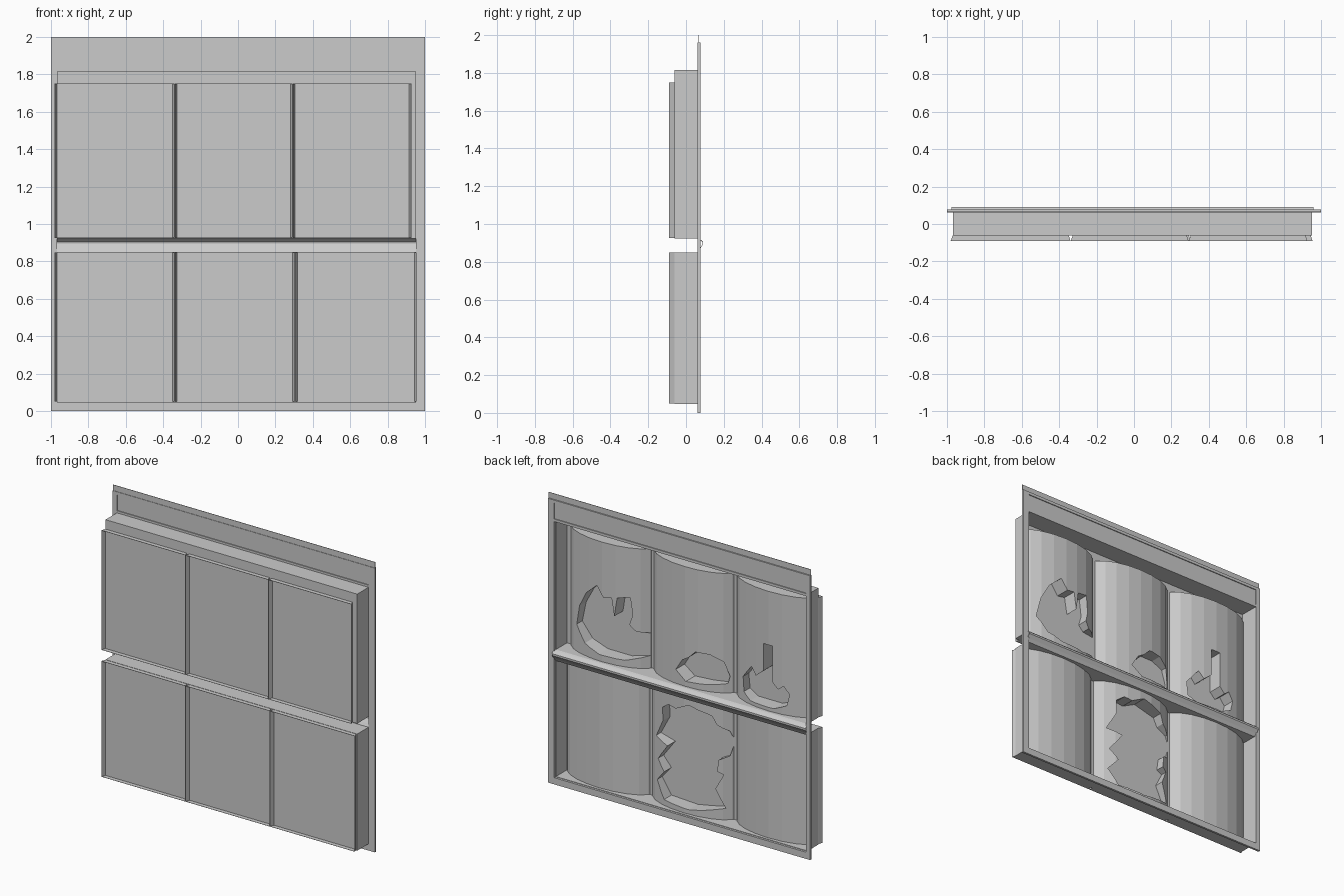
import bpy, bmesh, math

if "Cube" in bpy.data.objects:
    bpy.data.objects.remove(bpy.data.objects["Cube"])

grey = bpy.data.materials.new("plain_grey")
grey.diffuse_color = (0.6, 0.6, 0.6, 1)
grey.use_nodes = True
grey.node_tree.nodes["Principled BSDF"].inputs["Base Color"].default_value = grey.diffuse_color

FRONT, WALL, BACK, FACE = -0.09, -0.06, 0.062, 0.077


def finish(name, bm, recalc=True):
    if recalc:
        bmesh.ops.recalc_face_normals(bm, faces=bm.faces)
    me = bpy.data.meshes.new(name)
    bm.to_mesh(me)
    bm.free()
    me.materials.append(grey)
    ob = bpy.data.objects.new(name, me)
    bpy.context.collection.objects.link(ob)
    return ob


def boxes(name, specs):
    """One object from boxes given as x0, x1, y0, y1, z0, z1."""
    bm = bmesh.new()
    for x0, x1, y0, y1, z0, z1 in specs:
        vs = bmesh.ops.create_cube(bm, size=1)["verts"]
        for v in vs:
            v.co = (x1 if v.co.x > 0 else x0, y1 if v.co.y > 0 else y0,
                    z1 if v.co.z > 0 else z0)
    return finish(name, bm)


def prism(name, pts, axis, a, b):
    """Extrude a 2D outline along one axis from a to b."""
    place = {"x": lambda p, t: (t, p[0], p[1]),
             "y": lambda p, t: (p[0], t, p[1]),
             "z": lambda p, t: (p[0], p[1], t)}[axis]
    bm = bmesh.new()
    lo = [bm.verts.new(place(p, a)) for p in pts]
    hi = [bm.verts.new(place(p, b)) for p in pts]
    bm.faces.new(lo)
    bm.faces.new(hi[::-1])
    for i in range(len(pts)):
        j = (i + 1) % len(pts)
        bm.faces.new((lo[i], lo[j], hi[j], hi[i]))
    return finish(name, bm)


INSET = .011        # how far a column side leans in between FRONT and WALL
SEG, SAG = 10, .135


def bowed(x0, x1):
    """Half-oval section behind the wall, flat on the wall side."""
    half, mid = (x1 - x0) / 2, (x0 + x1) / 2
    arc = [(mid + half * math.cos(math.pi * i / SEG),
            FRONT + SAG * math.sin(math.pi * i / SEG)) for i in range(1, SEG)]
    return [(x1 - INSET, WALL + .001)] + arc + [(x0 + INSET, WALL + .001)]


def lip(name, x0, x1, z0, z1):
    """Thin rim of a column that stands out in front of the wall, open at the front."""
    t, a, b = .0015, x0 + INSET, x1 - INSET
    prism(name + "_left", [(x0, FRONT), (x0 + t, FRONT), (a + t, WALL), (a, WALL)], "z", z0, z1)
    prism(name + "_right", [(x1 - t, FRONT), (x1, FRONT), (b, WALL), (b - t, WALL)], "z", z0, z1)
    trap = [(x0, FRONT), (x1, FRONT), (b, WALL), (a, WALL)]
    prism(name + "_top", trap, "z", z1 - t, z1)
    prism(name + "_bottom", trap, "z", z0, z0 + t)


# Broken openings as x, z outlines
upper_right_hole = [(.83, 1.11), (.80, 1.25), (.74, 1.36), (.65, 1.44), (.60, 1.37),
                    (.54, 1.38), (.52, 1.26), (.50, 1.39), (.415, 1.41), (.40, 1.29),
                    (.42, 1.22), (.385, 1.18), (.28, 1.165), (.28, 1.02), (.45, .97),
                    (.635, .97), (.75, 1.01)]
upper_middle_hole = [(.05, 1.02), (0, 1.10), (-.05, 1.13), (-.10, 1.18), (-.20, 1.18),
                     (-.28, 1.14), (-.31, 1.04), (-.30, .99), (-.17, .97), (-.03, .96)]
upper_left_hole = [(-.44, 1.09), (-.52, 1.19), (-.56, 1.14), (-.62, 1.19), (-.62, 1.38),
                   (-.69, 1.38), (-.69, 1.13), (-.73, 1.09), (-.77, 1.12), (-.81, 1.07),
                   (-.79, .99), (-.70, .95), (-.51, .95), (-.45, .99)]
lower_middle_hole = [(.165, .72), (.11, .76), (.05, .75), (-.05, .80), (-.13, .78),
                     (-.21, .76), (-.24, .70), (-.31, .66), (-.335, .59), (-.31, .49),
                     (-.25, .46), (-.24, .38), (-.28, .36), (-.23, .26), (-.29, .13),
                     (-.16, .10), (-.05, .08), (.15, .09), (.22, .20), (.15, .28),
                     (.21, .35), (.12, .47), (.23, .50), (.16, .63)]

# Bowed columns in two rows, some broken open
rows = [("upper", .925, 1.75,
         [(-.98, -.339, upper_left_hole), (-.338, .292, upper_middle_hole),
          (.293, .927, upper_right_hole)]),
        ("lower", .05, .848,
         [(-.98, -.339, None), (-.338, .304, lower_middle_hole), (.305, .955, None)])]
for row, z0, z1, cols in rows:
    for side, (x0, x1, hole) in zip(("left", "middle", "right"), cols):
        col = prism(f"{row}_{side}_column", bowed(x0, x1), "z", z0, z1)
        lip(f"{row}_{side}_lip", x0, x1, z0, z1)
        if hole:
            cutter = prism(f"{row}_{side}_cutter", hole, "y", WALL + .004, .2)
            cutter.hide_render = True
            cutter.hide_set(True)
            mod = col.modifiers.new("break", "BOOLEAN")
            mod.object, mod.solver = cutter, "EXACT"

# Housings: thin front wall and four sides, open at the back
L, R, T = -.968, .952, .003
for name, z0, z1 in (("upper_housing", .922, 1.815), ("lower_housing", .046, .85)):
    boxes(name, [(L, R, WALL - .001, WALL + .002, z0, z1),
                 (L, L + T, WALL, BACK, z0, z1), (R - T, R, WALL, BACK, z0, z1),
                 (L, R, WALL, BACK, z0, z0 + T), (L, R, WALL, BACK, z1 - T, z1)])

# Frame around both openings, with a thin outer flange at the top
boxes("frame", [(-1, L, BACK, FACE, 0, 1.96), (R, 1, BACK, FACE, 0, 1.96),
                (L, R, BACK, FACE, 0, .046), (L, R, BACK, FACE, 1.812, 1.83),
                (L, R, BACK, FACE, 1.94, 1.96)])
boxes("top_flange", [(-1, 1, BACK + .003, BACK + .006, 1.96, 2.0)])
boxes("header_panel", [(L, R, BACK + .006, BACK + .009, 1.83, 1.94)])

# Crossbar: folded strip, hollow at the front, with a ridge at the rear
outer = [(BACK, .848), (.074, .868), (.091, .892), (.091, .905), (.074, .92), (BACK, .925)]
inner = [(BACK, .851), (.072, .869), (.088, .893), (.088, .904), (.073, .917), (BACK, .922)]
prism("crossbar", outer + inner[::-1], "x", -.975, .96)
